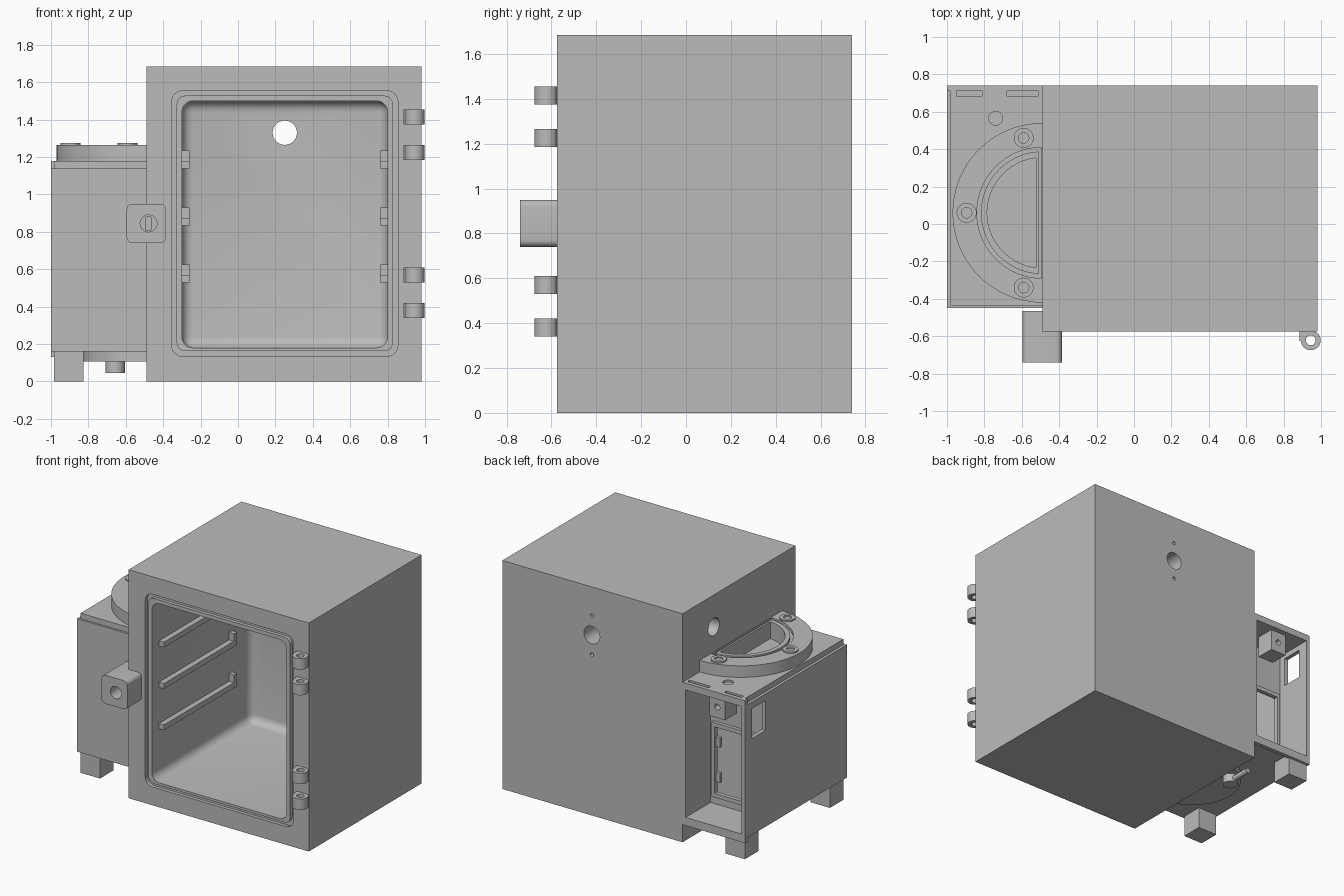
import bpy, bmesh
from math import pi, cos, sin, acos, radians

if "Cube" in bpy.data.objects:
    bpy.data.objects.remove(bpy.data.objects["Cube"])

grey = bpy.data.materials.new("machine_grey")
grey.use_nodes = True
grey.diffuse_color = (0.5, 0.5, 0.5, 1)
grey.node_tree.nodes["Principled BSDF"].inputs["Base Color"].default_value = (0.5, 0.5, 0.5, 1)
parts = []


def prism(name, pts, axis, lo, hi, round_all=0, round_low=0):
    """Extrude a 2D outline along an axis, optionally rounding its edges."""
    place = {"x": lambda u, v, w: (w, u, v),
             "y": lambda u, v, w: (u, w, v),
             "z": lambda u, v, w: (u, v, w)}[axis]
    bm = bmesh.new()
    a = [bm.verts.new(place(u, v, lo)) for u, v in pts]
    b = [bm.verts.new(place(u, v, hi)) for u, v in pts]
    low_face = bm.faces.new(a)
    bm.faces.new(b)
    for i in range(len(pts)):
        j = (i + 1) % len(pts)
        bm.faces.new((a[i], a[j], b[j], b[i]))
    bmesh.ops.recalc_face_normals(bm, faces=bm.faces[:])
    edges = bm.edges[:] if round_all else low_face.edges[:]
    if round_all or round_low:
        bmesh.ops.bevel(bm, geom=edges, offset=round_all or round_low,
                        segments=5, profile=0.5, affect='EDGES')
    mesh = bpy.data.meshes.new(name)
    bm.to_mesh(mesh)
    bm.free()
    mesh.materials.append(grey)
    ob = bpy.data.objects.new(name, mesh)
    bpy.context.collection.objects.link(ob)
    parts.append(ob)
    return ob


def rect(u0, u1, v0, v1, r=0):
    """Rectangle outline, with rounded corners if r is given."""
    if not r:
        return [(u0, v0), (u1, v0), (u1, v1), (u0, v1)]
    pts = []
    for k, (u, v) in enumerate([(u1 - r, v1 - r), (u0 + r, v1 - r), (u0 + r, v0 + r), (u1 - r, v0 + r)]):
        for s in range(7):
            t = (k + s / 6) * pi / 2
            pts.append((u + r * cos(t), v + r * sin(t)))
    return pts


def circle(u, v, r, n=32):
    return [(u + r * cos(2 * pi * i / n), v + r * sin(2 * pi * i / n)) for i in range(n)]


def half_disc(r, flat, n=40):
    """D outline centred on the side of the cabinet, with its flat edge at x = flat."""
    t0 = acos((flat - SIDE) / r)
    return [(SIDE + r * cos(t), MID + r * sin(t))
            for t in [t0 + (2 * pi - 2 * t0) * i / n for i in range(n + 1)]]


def box(name, x0, x1, y0, y1, z0, z1, r=0):
    return prism(name, rect(x0, x1, y0, y1), "z", z0, z1, round_all=r)


def cut(ob, *cutters, keep=False):
    for c in cutters:
        mod = ob.modifiers.new("cut", 'BOOLEAN')
        mod.operation, mod.solver, mod.object = 'DIFFERENCE', 'EXACT', c
        bpy.context.view_layer.objects.active = ob
        bpy.ops.object.modifier_apply(modifier=mod.name)
        if not keep:
            parts.remove(c)
            bpy.data.objects.remove(c)
    return ob


SIDE, MID = -0.49, 0.06
FRONT, BACK = -0.575, 0.74

# Cabinet with chamber, gasket groove and ports
cabinet = box("cabinet", SIDE, 0.98, FRONT, BACK, 0, 1.685)
groove = cut(prism("groove", rect(-0.355, 0.855, 0.135, 1.555, 0.06), "y", -0.7, FRONT + 0.025),
             prism("core", rect(-0.328, 0.828, 0.162, 1.528, 0.045), "y", -0.8, 0))
cut(cabinet,
    box("chamber", -0.30, 0.80, -0.7, 0.58, 0.18, 1.50, r=0.06),
    groove,
    prism("back_port", circle(0.25, 1.33, 0.065), "y", 0.4, 0.9),
    prism("side_port", circle(0.376, 1.45, 0.065), "x", -0.6, -0.2),
    *[prism("screw_hole", circle(0.25, 1.33 + s * 0.144, 0.013, 16), "y", 0.7, 0.8) for s in (-1, 1)])

# Shelf rails with upright end stops
for side, x0, x1 in (("right", -0.31, -0.26), ("left", 0.76, 0.81)):
    for z in (0.53, 0.835, 1.14):
        profile = [(-0.49, z), (0.36, z), (0.36, z + 0.095), (0.325, z + 0.095),
                   (0.325, z + 0.04), (-0.49, z + 0.04)]
        prism(side + "_shelf_rail", profile, "x", x0, x1)

# Door hinge knuckles
for z in (0.34, 0.53, 1.185, 1.375):
    outline = [(0.885, FRONT), (0.885, -0.625), (0.892, -0.625)]
    arc = [(0.945 + 0.053 * cos(radians(t)), -0.622 + 0.053 * sin(radians(t))) for t in range(185, 421, 12)]
    cut(prism("hinge_knuckle", outline + arc + [(0.96, FRONT)], "z", z, z + 0.08),
        prism("pin_hole", circle(0.945, -0.622, 0.026), "z", z - 0.1, z + 0.2))

# Latch block with keyed bore
latch = prism("latch_block", rect(-0.595, -0.385, 0.74, 0.95, 0.03), "y", -0.74, -0.465)
cut(latch,
    box("cabinet_relief", SIDE, 0, FRONT, 0, 0.5, 1.2),
    prism("latch_bore", circle(-0.478, 0.845, 0.045), "y", -0.8, -0.62),
    box("latch_slot", -0.492, -0.464, -0.7, -0.595, 0.81, 0.88))

# Side housing: hollow body, stepped lid and rear flange
body = box("housing_body", -1.0, SIDE, -0.45, 0.72, 0.16, 1.14)
lid = prism("housing_lid", rect(-0.98, SIDE, -0.435, 0.72), "z", 1.135, 1.18)
flange = box("rear_flange", -1.0, SIDE, 0.71, BACK, 0.13, 1.18)
bay = box("service_bay", -0.97, -0.515, 0.45, 0.9, 0.19, 1.13)
cut(body, bay, keep=True)
cut(flange, bay)
cut(body,
    box("inner_space", -0.98, -0.51, -0.43, 0.43, 0.18, 1.13),
    box("hatch", -0.93, -0.56, 0.4, 0.5, 0.27, 0.78),
    box("side_window", -1.1, -0.9, 0.50, 0.66, 0.87, 1.09))
cut(lid,
    prism("cable_hole", circle(-0.74, 0.565, 0.037), "z", 1.165, 1.3),
    *[box("lid_slot", x0, x1, 0.685, 0.71, 1.165, 1.3) for x0, x1 in ((-0.95, -0.81), (-0.68, -0.51))])

# Frame around the service hatch
cut(box("hatch_frame", -0.95, -0.54, 0.445, 0.475, 0.25, 0.80),
    box("hatch_opening", -0.925, -0.565, 0.3, 0.6, 0.28, 0.77))
for z in (0.36, 0.62):
    box("hatch_tab", -0.60, -0.56, 0.435, 0.46, z, z + 0.07)

# Cable block hanging in the service bay
cut(box("cable_block", -0.81, -0.68, 0.56, 0.70, 0.97, 1.14),
    prism("cable_bore", circle(-0.745, 1.05, 0.022, 20), "y", 0.63, 0.8))

# Half-round tank with top ring and well
tank = prism("tank", half_disc(0.34, SIDE), "z", 0.108, 1.2)
ring = prism("tank_ring", half_disc(0.48, SIDE), "z", 1.18, 1.265)
well = prism("well", half_disc(0.295, -0.525), "z", 0.15, 1.4, round_low=0.03)
opening = prism("opening", half_disc(0.32, -0.505), "z", 1.0, 1.25)
cut(lid, opening)
cut(tank, well, keep=True)
cut(ring, well)
seal = cut(prism("seal_groove", half_disc(0.35, -0.495), "z", 1.245, 1.4),
           prism("seal_core", half_disc(0.328, -0.51), "z", 1.2, 1.5))
cut(ring, seal)

# Bolt bosses on the ring
for x, y in ((-0.895, 0.06), (-0.59, 0.46), (-0.59, -0.34)):
    cut(prism("bolt_boss", circle(x, y, 0.053), "z", 1.25, 1.275),
        prism("bolt_bore", circle(x, y, 0.028), "z", 1.262, 1.3))

# Drain in the tank floor with outlet spout
cut(prism("drain_cup", circle(-0.657, 0.275, 0.052), "z", 0.045, 0.165),
    prism("drain_bore", circle(-0.657, 0.275, 0.02, 20), "z", 0.1, 0.3))
prism("drain_spout", circle(-0.657, 0.075, 0.02, 20), "y", 0.275, 0.47)

# Feet
for name, y in (("front_foot", -0.43), ("rear_foot", 0.56)):
    box(name, -0.985, -0.825, y, y + 0.16, 0, 0.17)

# Smooth curved walls, keep edges sharp
for ob in parts:
    ob.select_set(True)
bpy.context.view_layer.objects.active = cabinet
bpy.ops.object.shade_smooth_by_angle(angle=radians(30))
